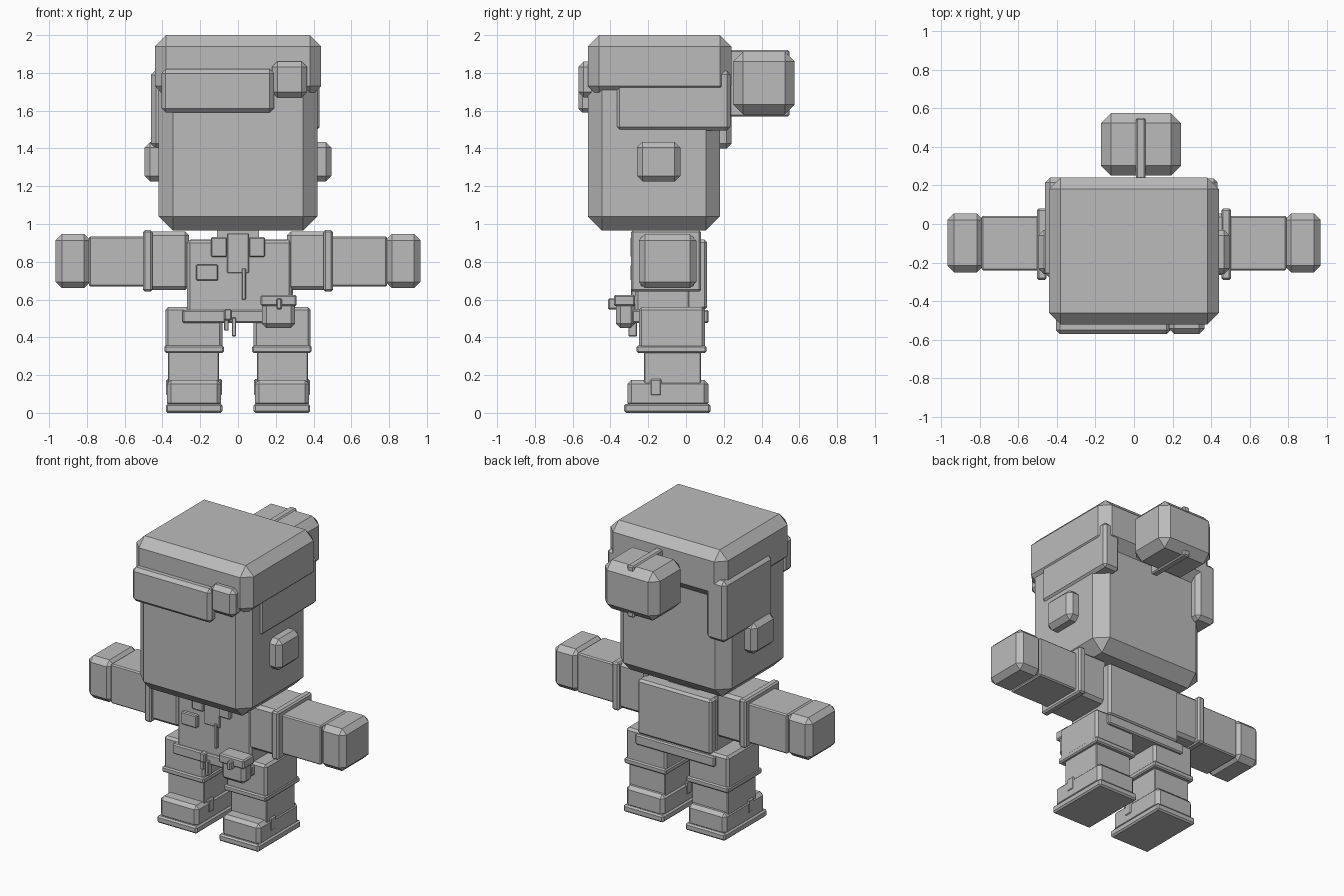
import bpy
import bmesh
from mathutils import Vector

default_cube = bpy.data.objects.get("Cube")
if default_cube:
    bpy.data.objects.remove(default_cube, do_unlink=True)

grey = bpy.data.materials.new("plain grey")
grey.use_nodes = True
colour = (0.5, 0.5, 0.5, 1)
grey.diffuse_color = colour
grey.node_tree.nodes["Principled BSDF"].inputs["Base Color"].default_value = colour


def box(name, x, y, z, chamfer=0.01):
    """Chamfered block spanning the given (low, high) ranges."""
    low, high = (Vector(c) for c in zip(x, y, z))
    bm = bmesh.new()
    bmesh.ops.create_cube(bm, size=1)
    for v in bm.verts:
        v.co = (low + high) / 2 + v.co * (high - low)
    if chamfer:
        bmesh.ops.bevel(bm, geom=bm.edges[:], offset=chamfer, segments=1,
                        profile=0.5, affect='EDGES')
    bmesh.ops.recalc_face_normals(bm, faces=bm.faces[:])
    mesh = bpy.data.meshes.new(name)
    bm.to_mesh(mesh)
    bm.free()
    mesh.materials.append(grey)
    obj = bpy.data.objects.new(name, mesh)
    bpy.context.collection.objects.link(obj)
    return obj


def pair(name, x, y, z, chamfer=0.01):
    """The same block on both sides of the body."""
    box("left_" + name, x, y, z, chamfer)
    box("right_" + name, (-x[1], -x[0]), y, z, chamfer)


# Head and ears
box("head", (-.42, .42), (-.52, .18), (.965, 1.9), .075)
pair("ear", (.38, .495), (-.26, -.03), (1.225, 1.435), .03)

# Hair: cap, fringe, side locks and bun
box("hair_cap", (-.44, .44), (-.52, .24), (1.67, 2), .06)
box("fringe_wide", (-.405, .19), (-.57, -.47), (1.59, 1.82), .022)
box("fringe_short", (.18, .365), (-.57, -.47), (1.67, 1.86), .028)
box("left_side_lock", (.31, .432), (-.37, .235), (1.495, 1.81), .018)
box("right_side_lock", (-.46, -.31), (-.28, .24), (1.4, 1.815), .025)
box("hair_bun", (-.17, .243), (.25, .575), (1.58, 1.912), .052)
box("bun_tie", (.01, .06), (.23, .548), (1.57, 1.92), .008)

# Torso
box("neck", (-.11, .11), (-.2, .03), (.85, 1), 0)
box("torso", (-.27, .285), (-.27, .07), (.5, .915), .015)
box("jacket_back", (-.265, .29), (0, .112), (.545, .918), .015)
box("belt", (-.295, .3), (-.285, .12), (.475, .545), .008)

# Arms
pair("sleeve", (.26, .48), (-.265, .055), (.65, .96), .02)
pair("cuff", (.452, .503), (-.29, .08), (.642, .967), .01)
pair("forearm", (.47, .79), (-.24, .042), (.668, .935), .008)
pair("hand", (.78, .967), (-.25, .055), (.66, .947), .034)

# Legs and shoes
pair("trouser_leg", (.082, .385), (-.25, .1), (.33, .56), .015)
pair("trouser_hem", (.075, .39), (-.262, .108), (.318, .356), .008)
pair("shin", (.1, .37), (-.222, .08), (.12, .34), .005)
pair("shoe", (.09, .376), (-.31, .118), (.03, .175), .022)
pair("shoe_strap", (.085, .38), (-.19, -.13), (.09, .18), .008)
pair("sole", (.083, .382), (-.327, .13), (0, .048), .01)

# Jacket front
pair("collar_flap", (.058, .143), (-.295, -.25), (.825, .93), .006)
box("shirt_front", (-.058, .058), (-.28, -.2), (.74, .95), .004)
box("jacket_fastener", (.02, .042), (-.29, -.25), (.6, .765), .004)
box("chest_pocket", (-.222, -.105), (-.295, -.25), (.7, .785), .006)

# Belt knot and pouch
box("belt_knot", (-.073, -.035), (-.31, -.26), (.49, .55), .006)
box("belt_end_short", (-.074, -.05), (-.3, -.26), (.435, .51), .004)
box("belt_end_long", (-.033, -.01), (-.305, -.26), (.405, .505), .004)
box("pouch", (.128, .302), (-.37, -.27), (.45, .61), .022)
box("pouch_flap", (.12, .31), (-.382, -.27), (.565, .625), .008)
box("pouch_clasp", (.203, .232), (-.412, -.36), (.548, .605), .006)
